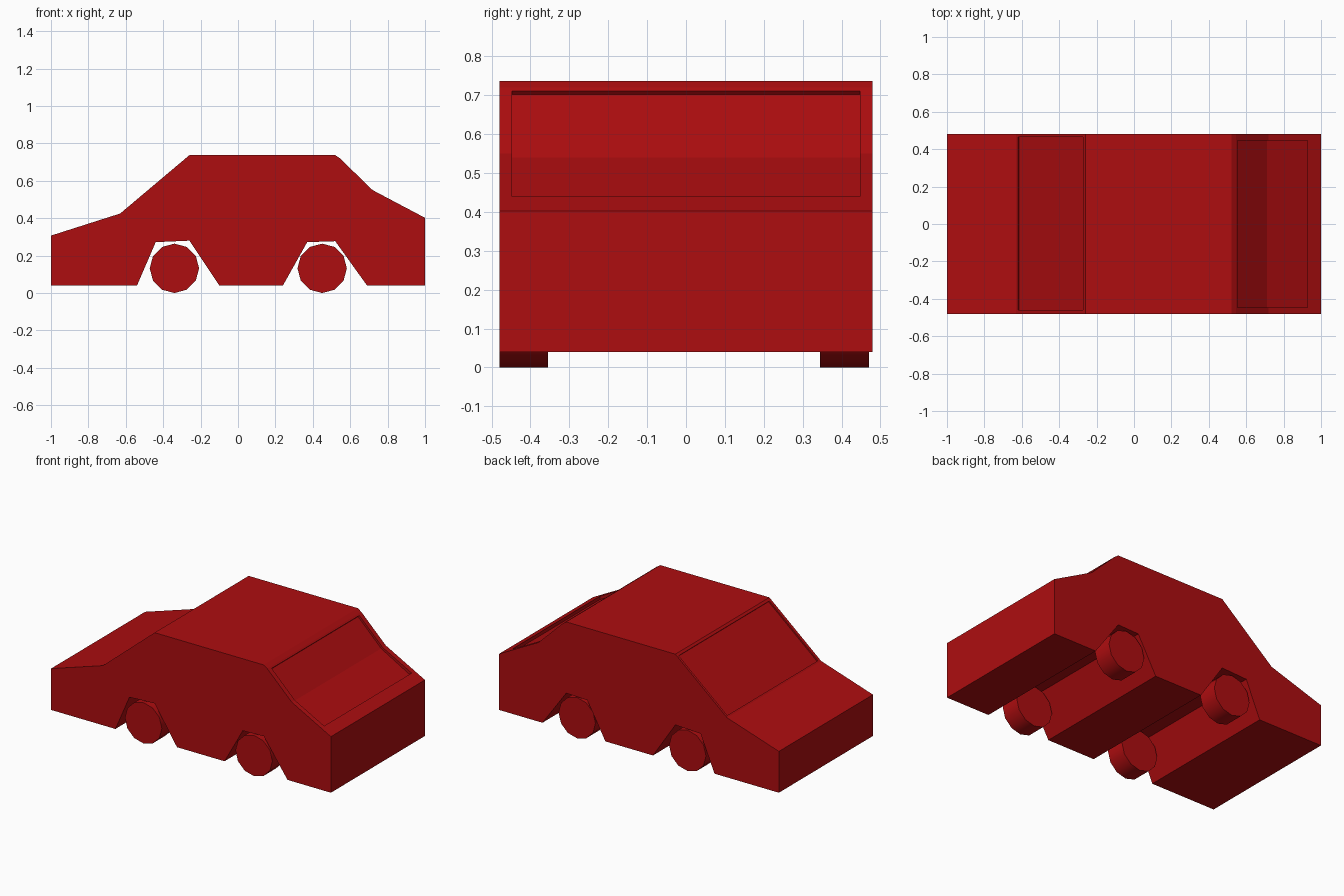
import bpy, bmesh, math

if "Cube" in bpy.data.objects:
    bpy.data.objects.remove(bpy.data.objects["Cube"])

red = bpy.data.materials.new("red_paint")
red.diffuse_color = (0.42, 0.004, 0.005, 1)
red.use_nodes = True
red.node_tree.nodes["Principled BSDF"].inputs["Base Color"].default_value = red.diffuse_color


def prism(name, profile, y0, y1):
    """Extrude an x-z profile from y0 to y1."""
    bm = bmesh.new()
    face = bm.faces.new([bm.verts.new((x, y0, z)) for x, z in profile])
    ext = bmesh.ops.extrude_face_region(bm, geom=[face])
    moved = [v for v in ext["geom"] if isinstance(v, bmesh.types.BMVert)]
    bmesh.ops.translate(bm, verts=moved, vec=(0, y1 - y0, 0))
    bmesh.ops.recalc_face_normals(bm, faces=bm.faces)
    mesh = bpy.data.meshes.new(name)
    bm.to_mesh(mesh)
    bm.free()
    ob = bpy.data.objects.new(name, mesh)
    bpy.context.collection.objects.link(ob)
    mesh.materials.append(red)
    return ob


def recess(target, cutter):
    """Cut a shallow window recess."""
    mod = target.modifiers.new(cutter.name, "BOOLEAN")
    mod.operation = "DIFFERENCE"
    mod.solver = "EXACT"
    mod.object = cutter
    cutter.hide_render = True
    cutter.display_type = "WIRE"


# Body with wheel arches
body = prism("car_body", [
    (-1, 0.04), (-1, 0.307), (-0.63, 0.425), (-0.26, 0.737), (0.52, 0.737),
    (0.545, 0.72), (0.72, 0.55), (1, 0.402), (1, 0.04), (0.69, 0.04),
    (0.52, 0.277), (0.37, 0.272), (0.24, 0.04), (-0.10, 0.04),
    (-0.26, 0.28), (-0.44, 0.272), (-0.54, 0.04)], -0.48, 0.48)

# Windscreen and rear window recesses
recess(body, prism("windscreen_cutter", [
    (-0.615, 0.426), (-0.268, 0.719), (-0.332, 0.796), (-0.679, 0.503)],
    -0.46, 0.465))
recess(body, prism("rear_window_cutter", [
    (0.545, 0.702), (0.71, 0.54), (0.928, 0.418), (0.932, 0.6),
    (0.75, 0.85), (0.61, 0.77)], -0.447, 0.447))

# Wheels
for end, x in (("front", -0.34), ("rear", 0.45)):
    for side, y in (("near", -0.4175), ("far", 0.4075)):
        bpy.ops.mesh.primitive_cylinder_add(
            vertices=12, radius=0.132, depth=0.125,
            location=(x, y, 0.132), rotation=(math.pi / 2, 0, 0))
        wheel = bpy.context.object
        wheel.name = f"{end}_{side}_wheel"
        wheel.data.materials.append(red)
        bpy.ops.object.shade_smooth_by_angle(angle=math.radians(40))
